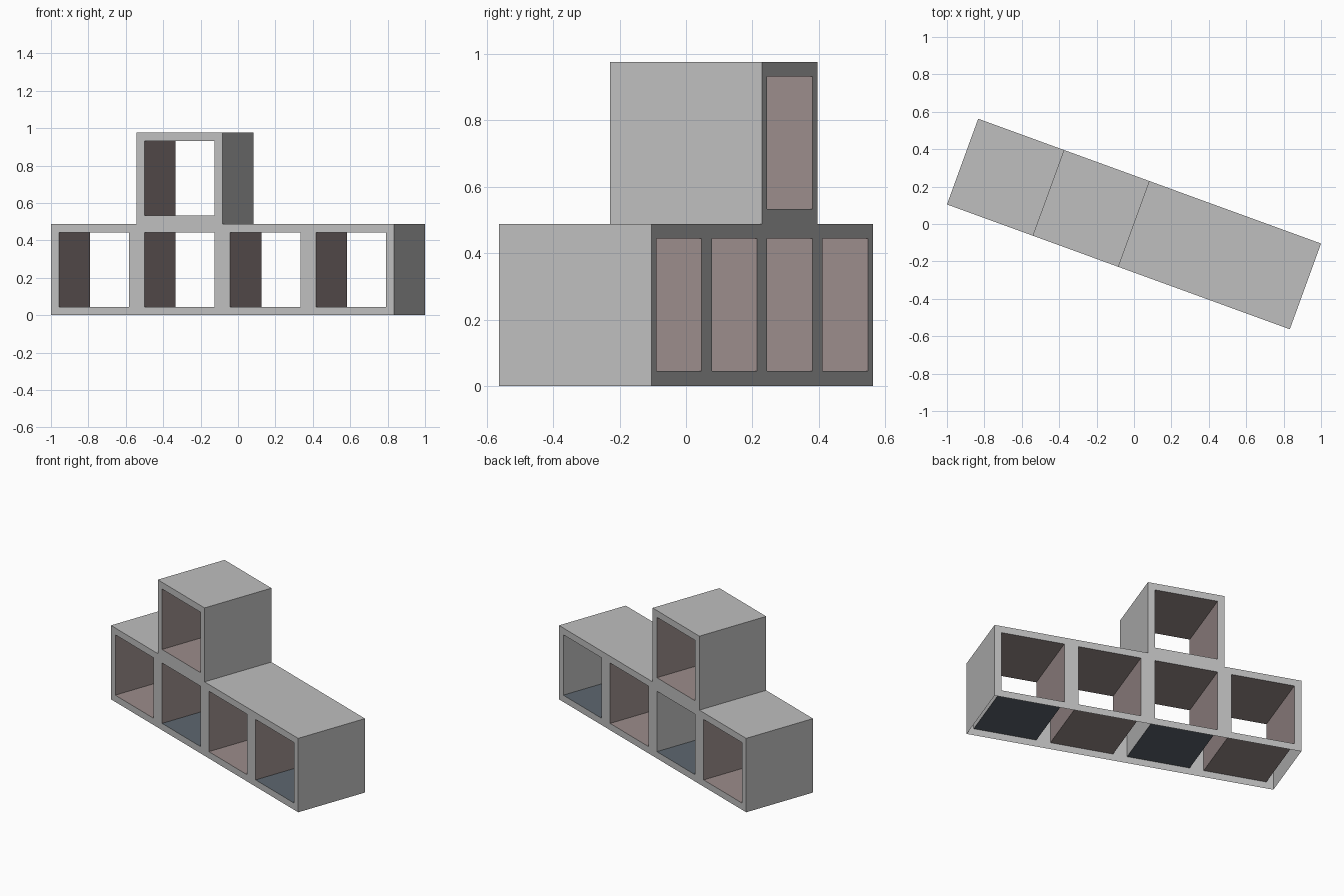
import bpy, bmesh, math

if "Cube" in bpy.data.objects:
    bpy.data.objects.remove(bpy.data.objects["Cube"], do_unlink=True)

SIZE = 0.4877      # one cubby
WALL = 0.0445      # board thickness around each opening
HALF = SIZE / 2
TURN = math.radians(-20)
CELLS = [(0, 0), (1, 0), (2, 0), (3, 0), (1, 1)]   # column, level


def material(name, rgb):
    mat = bpy.data.materials.new(name)
    mat.use_nodes = True
    colour = (*rgb, 1)
    mat.diffuse_color = colour
    mat.node_tree.nodes["Principled BSDF"].inputs["Base Color"].default_value = colour
    return mat


grey = material("light_grey", (0.52, 0.52, 0.52))
pink = material("dusty_pink", (0.33, 0.265, 0.26))
blue = material("slate_blue", (0.11, 0.135, 0.16))


def ring(cell, inset, y):
    """Corners of a cubby square: bottom left, bottom right, top right, top left."""
    x0, z0 = (cell[0] - 2) * SIZE, cell[1] * SIZE
    lo, hi = inset, SIZE - inset
    return [(x0 + a, y, z0 + b) for a, b in ((lo, lo), (hi, lo), (hi, hi), (lo, hi))]


def finish(bm, name, mats, inward=False):
    bmesh.ops.remove_doubles(bm, verts=bm.verts, dist=0.0001)
    bmesh.ops.recalc_face_normals(bm, faces=bm.faces)
    if inward:
        bmesh.ops.reverse_faces(bm, faces=bm.faces)
    mesh = bpy.data.meshes.new(name)
    bm.to_mesh(mesh)
    bm.free()
    for mat in mats:
        mesh.materials.append(mat)
    obj = bpy.data.objects.new(name, mesh)
    obj.rotation_euler.z = TURN
    bpy.context.collection.objects.link(obj)


def strip(bm, first, second, side):
    """One quad joining the same side of two rings."""
    nxt = (side + 1) % 4
    corners = (first[side], first[nxt], second[nxt], second[side])
    return bm.faces.new([bm.verts.new(c) for c in corners])


# Outer shell: front and back frames, outside walls and tops, open underneath
NEIGHBOUR = [(0, -1), (1, 0), (0, 1), (-1, 0)]
bm = bmesh.new()
for cell in CELLS:
    for y in (-HALF, HALF):
        for side in range(4):
            strip(bm, ring(cell, 0, y), ring(cell, WALL, y), side)
    for side, (dx, dz) in enumerate(NEIGHBOUR):
        if side > 0 and (cell[0] + dx, cell[1] + dz) not in CELLS:
            strip(bm, ring(cell, 0, -HALF), ring(cell, 0, HALF), side)
finish(bm, "shelf_shell", [grey])

# Cubby linings: floor, left wall, ceiling and right wall of each opening
for cell in CELLS:
    bm = bmesh.new()
    two_tone = cell[1] == 0 and cell[0] % 2 == 1
    for side in range(4):
        face = strip(bm, ring(cell, WALL, -HALF), ring(cell, WALL, HALF), side)
        if two_tone and side < 2:
            face.material_index = 1 + side
    finish(bm, f"cubby_lining_{cell[0]}_{cell[1]}", [pink, blue, grey], inward=True)
